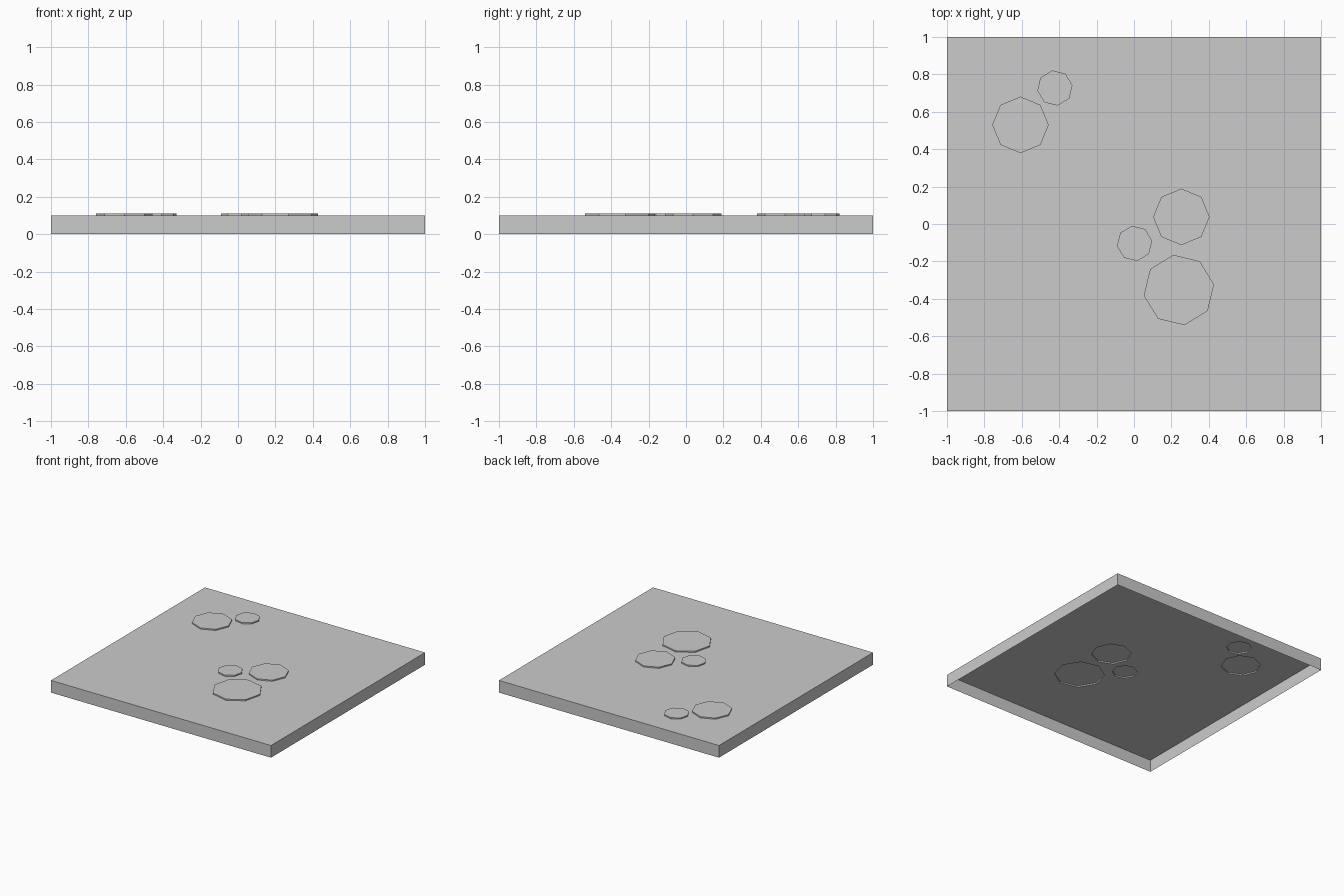
import bpy, bmesh
from math import cos, sin, pi, radians

if "Cube" in bpy.data.objects:
    bpy.data.objects.remove(bpy.data.objects["Cube"])

SLAB_TOP, STONE_TOP = 0.10, 0.11

# stones: centre x, centre y, radius, rotation in degrees
stones = [
    (-0.607, 0.53, 0.151, 0),
    (-0.423, 0.727, 0.095, 9),
    (0.253, 0.038, 0.151, 0),
    (0.003, -0.104, 0.095, 9),
    (0.24, -0.353, 0.19, 9),
]

bm = bmesh.new()


def loop(points, z):
    return [bm.verts.new((x, y, z)) for x, y in points]


def walls(low, high):
    n = len(low)
    for i in range(n):
        j = (i + 1) % n
        bm.faces.new((low[i], low[j], high[j], high[i]))


# slab sides, open underneath
square = [(-1, -1), (1, -1), (1, 1), (-1, 1)]
rim = loop(square, SLAB_TOP)
walls(loop(square, 0), rim)
outlines = [rim]

# shallow raised octagonal stones, hollow from below
for cx, cy, r, rot in stones:
    pts = [(cx + r * cos(radians(rot) + k * pi / 4),
            cy + r * sin(radians(rot) + k * pi / 4)) for k in range(8)]
    low, high = loop(pts, SLAB_TOP), loop(pts, STONE_TOP)
    walls(low, high)
    bm.faces.new(high)
    outlines.append(low)

# ground surface filled around the stone outlines
edges = [bm.edges.get((o[i], o[(i + 1) % len(o)]))
         for o in outlines for i in range(len(o))]
res = bmesh.ops.triangle_fill(bm, edges=edges, use_beauty=True, normal=(0, 0, 1))
ground = [f for f in res["geom"] if isinstance(f, bmesh.types.BMFace)]
for f in ground:
    f.normal_update()
    if f.normal.z < 0:
        f.normal_flip()
bmesh.ops.dissolve_degenerate(bm, dist=1e-6, edges=bm.edges[:])

mesh = bpy.data.meshes.new("ground_tile")
bm.to_mesh(mesh)
bm.free()
tile = bpy.data.objects.new("ground_tile", mesh)
bpy.context.collection.objects.link(tile)
